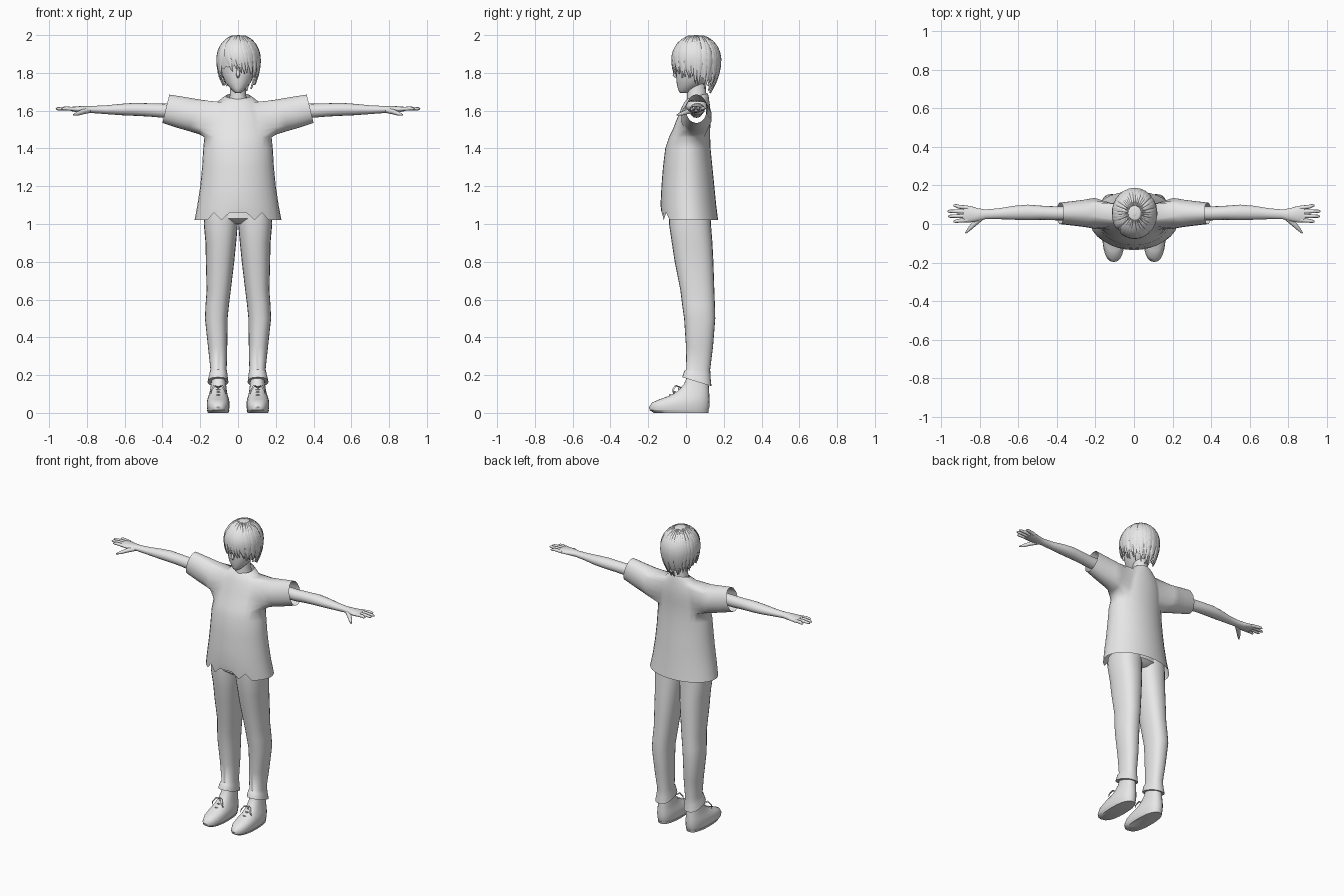
import bpy, bmesh, random
from math import sin, cos, pi, radians, sqrt, atan2, copysign
from mathutils import Vector

old = bpy.data.objects.get("Cube")
if old:
    bpy.data.objects.remove(old, do_unlink=True)
random.seed(4)

GREY = (0.8, 0.8, 0.8, 1.0)
mat = bpy.data.materials.new("plain grey")
mat.use_nodes = True
mat.diffuse_color = GREY
bsdf = mat.node_tree.nodes["Principled BSDF"]
bsdf.inputs["Base Color"].default_value = GREY
bsdf.inputs["Roughness"].default_value = 0.8


def make(name, verts, faces, mirror=False, sharp=50):
    """Turn vertices and faces into a smooth shaded object."""
    mesh = bpy.data.meshes.new(name)
    mesh.from_pydata([tuple(v) for v in verts], [], faces)
    bm = bmesh.new()
    bm.from_mesh(mesh)
    bmesh.ops.recalc_face_normals(bm, faces=bm.faces)
    bm.to_mesh(mesh)
    bm.free()
    mesh.materials.append(mat)
    mesh.polygons.foreach_set("use_smooth", [True] * len(mesh.polygons))
    mesh.set_sharp_from_angle(angle=radians(sharp))
    obj = bpy.data.objects.new(name, mesh)
    bpy.context.collection.objects.link(obj)
    if mirror:
        obj.modifiers.new("Mirror", 'MIRROR').use_clip = False
    return obj


def skin(rings, n, start=0, caps=True):
    """Quads between successive rings of n vertices."""
    faces = []
    for r in range(rings - 1):
        for j in range(n):
            a, b = start + r * n, start + (r + 1) * n
            k = (j + 1) % n
            faces.append((a + j, a + k, b + k, b + j))
    if caps:
        faces.append(tuple(start + j for j in range(n)))
        faces.append(tuple(start + (rings - 1) * n + j for j in range(n)))
    return faces


def level_rings(rings, n, power=1.0):
    """Horizontal rings from (z, x, front y, back y, half width, tilt)."""
    verts = []
    for z, x, front, back, rx, *tilt in rings:
        for j in range(n):
            c, s = cos(2 * pi * j / n), sin(2 * pi * j / n)
            c, s = (copysign(abs(v) ** power, v) for v in (c, s))
            verts.append(Vector((x + rx * c, (front + back) / 2 + (back - front) / 2 * s,
                                 z + (tilt[0] * s if tilt else 0))))
    return verts


def loft(name, rings, n=24, power=1.0, **kw):
    return make(name, level_rings(rings, n, power), skin(len(rings), n), **kw)


def sweep(path, ref, n=12):
    """Tube along (point, a, b): a is the radius across ref, b along it."""
    verts = []
    pts = [Vector(p[0]) for p in path]
    for i, (p, a, b) in enumerate(path):
        t = (pts[min(i + 1, len(pts) - 1)] - pts[max(i - 1, 0)]).normalized()
        r = ref(pts[i]) if callable(ref) else Vector(ref)
        u = r.cross(t).normalized()
        v = t.cross(u)
        for j in range(n):
            w = 2 * pi * j / n
            verts.append(pts[i] + u * a * cos(w) + v * b * sin(w))
    return verts, skin(len(path), n)


def merge(parts):
    verts, faces = [], []
    for v, f in parts:
        faces += [tuple(i + len(verts) for i in face) for face in f]
        verts += v
    return verts, faces


# Shirt: hollow torso with a jagged front hem and open sleeves
N = 32
torso = [(1.02, 0, -.13, .17, .23), (1.1, 0, -.135, .16, .215), (1.2, 0, -.13, .15, .2),
         (1.3, 0, -.122, .14, .19), (1.4, 0, -.11, .13, .184), (1.46, 0, -.09, .128, .178),
         (1.5, 0, -.07, .128, .172), (1.54, 0, -.055, .13, .165), (1.58, 0, -.038, .13, .155),
         (1.62, 0, -.022, .128, .135), (1.645, 0, -.008, .124, .112),
         (1.668, 0, .005, .12, .082, .008), (1.678, 0, .01, .115, .066, .014)]
verts = level_rings(torso, N)
for j in range(N):
    away = abs(j - 24)
    if away in (0, 1, 3):
        verts[j].z = 1.06
low, high, span = 5, 10, 4
faces = []
for r in range(len(torso) - 1):
    for j in range(N):
        side = min((j - c) % N for c in (-span, N // 2 - span))
        if low <= r < high and side < 2 * span:
            continue
        k = (j + 1) % N
        faces.append((r * N + j, r * N + k, (r + 1) * N + k, (r + 1) * N + j))
hole = [(low, j) for j in range(-span, span + 1)]
hole += [(r, span) for r in range(low + 1, high)]
hole += [(high, j) for j in range(span, -span - 1, -1)]
hole += [(r, -span) for r in range(high - 1, low, -1)]
sleeve = [(.205, 1.567, .092, .083), (.25, 1.578, .088, .074),
          (.31, 1.592, .083, .066), (.382, 1.61, .075, .057)]
for sign, centre in ((1, 0), (-1, N // 2)):
    ring = [r * N + (centre + sign * j) % N for r, j in hole]
    angles = [atan2((verts[i].z - 1.56) / .09, (verts[i].y - .035) / .08) for i in ring]
    for x, z, rz, ry in sleeve:
        new = []
        for w in angles:
            new.append(len(verts))
            lean = -sin(w) * .018 * (x - .2) / .18
            verts.append(Vector((sign * (x + lean), .055 + ry * cos(w), z + rz * sin(w))))
        for j in range(len(ring)):
            k = (j + 1) % len(ring)
            faces.append((ring[j], ring[k], new[k], new[j]))
        ring = new
make("shirt", verts, faces, sharp=70)

# Trousers: hips hidden by the shirt, and two legs with loose cuffs
loft("trouser_hips", [(1.0, 0, -.05, .1, .1), (1.03, 0, -.09, .13, .175),
                      (1.12, 0, -.085, .12, .165), (1.2, 0, -.08, .1, .15)])
loft("trouser_legs", [(1.06, .09, -.09, .13, .088), (1.0, .091, -.09, .132, .09),
                      (.9, .091, -.075, .14, .081), (.8, .095, -.06, .145, .075),
                      (.65, .102, -.03, .15, .064), (.57, .11, -.02, .153, .062),
                      (.5, .115, -.01, .155, .06), (.35, .108, 0, .143, .051),
                      (.23, .103, .002, .128, .043), (.205, .104, -.008, .13, .048, -.02),
                      (.165, .106, -.02, .135, .055, -.024)],
     power=.85, mirror=True, sharp=60)

# Shoes with a flat sole and knotted laces
loft("shoes", [(.012, .105, -.19, .118, .056), (.03, .105, -.197, .124, .06),
               (.055, .105, -.18, .125, .06), (.072, .105, -.14, .125, .057),
               (.09, .105, -.09, .124, .051), (.115, .104, -.045, .122, .045),
               (.15, .103, -.012, .12, .04), (.19, .103, .005, .115, .036)],
     power=.85, mirror=True)
loft("shoe_soles", [(0, .105, -.17, .118, .054), (.014, .105, -.192, .121, .059)],
     power=.85, mirror=True)
laces = []
for y, z in ((-.085, .096), (-.06, .112), (-.04, .127)):
    laces.append(sweep([((.075, y + .02, z - .012), .004, .004), ((.105, y, z), .004, .004),
                        ((.135, y + .02, z - .012), .004, .004)], (0, 0, 1), 6))
for dx in (-1, 1):
    laces.append(sweep([((.105, -.03, .135), .004, .004), ((.105 + dx * .02, -.055, .145), .008, .004),
                        ((.105 + dx * .035, -.07, .12), .006, .003),
                        ((.105 + dx * .04, -.065, .1), .002, .002)], (0, 0, 1), 6))
make("shoe_laces", *merge(laces), mirror=True)

# Arms, palms and fingers
arm = [((x, y, z), rz, ry) for x, y, z, rz, ry in (
    (.3, .055, 1.6, .038, .036), (.4, .055, 1.6, .037, .036), (.47, .058, 1.604, .035, .036),
    (.55, .06, 1.607, .034, .04), (.62, .058, 1.606, .03, .036), (.7, .053, 1.605, .023, .028),
    (.77, .05, 1.606, .019, .025), (.81, .048, 1.606, .019, .034), (.85, .05, 1.607, .016, .043),
    (.885, .053, 1.609, .011, .042))]
make("arms", *sweep(arm, (0, 1, 0), 16), mirror=True)
fingers = []
for base, tip, reach in ((.02, .013, .935), (.042, .04, .962), (.064, .066, .965), (.084, .096, .935)):
    fingers.append(sweep([((.86, base, 1.608), .011, .011), ((.91, (base + tip) / 2, 1.612), .01, .01),
                          ((reach - .01, tip, 1.61), .008, .008), ((reach, tip, 1.609), .003, .004)],
                         (0, 1, 0), 8))
fingers.append(sweep([((.79, .035, 1.602), .015, .016), ((.825, .003, 1.593), .013, .014),
                      ((.852, -.025, 1.583), .01, .01), ((.872, -.047, 1.577), .004, .004)],
                     (0, 1, 0), 8))
make("fingers", *merge(fingers), mirror=True)

# Neck, head and nose
loft("neck", [(1.61, 0, .0, .115, .07), (1.65, 0, .005, .112, .052), (1.68, 0, .006, .108, .043),
              (1.73, 0, .008, .105, .041), (1.78, 0, .02, .1, .041)])
loft("head", [(1.693, 0, -.03, .01, .012), (1.702, 0, -.038, .03, .025), (1.72, 0, -.044, .06, .042),
              (1.75, 0, -.05, .11, .068), (1.79, 0, -.053, .14, .085), (1.84, 0, -.054, .155, .095),
              (1.9, 0, -.056, .155, .092), (1.95, 0, -.02, .12, .065), (1.975, 0, .02, .08, .03)])
make("nose", *sweep([((0, -.048, 1.825), .006, .006), ((0, -.056, 1.8), .009, .01),
                     ((0, -.061, 1.787), .01, .01), ((0, -.05, 1.776), .006, .005)], (0, 1, 0), 8))


# Hair: a cap with overlapping pointed locks
def hair_point(angle, z, scale=1.0):
    d = z - 1.87
    f = sqrt(max(0, 1 - (d / .13) ** 2)) if d > 0 else 1 - .4 * (d / .17) ** 2
    return Vector((.003 + .117 * f * scale * cos(angle),
                   .055 + .132 * f * scale * sin(angle), z))


def fall(end, t):
    """Heights bunched near the crown so the curve stays round."""
    return end + (1.998 - end) * (1 - t ** 1.8)


STEPS, AROUND = 12, 48
cap = []
for i in range(STEPS + 1):
    for j in range(AROUND):
        a = 2 * pi * j / AROUND
        z = fall(1.785 - .05 * sin(a) + .01 * (j % 2), max(i, .15) / STEPS)
        cap.append(hair_point(a, z, .96))
cap_faces = skin(STEPS + 1, AROUND, caps=False) + [tuple(range(AROUND))]
make("hair_cap", cap, cap_faces, sharp=80)

locks = []
COUNT = 40
for i in range(COUNT):
    a = 2 * pi * i / COUNT + random.uniform(-.05, .05)
    end = 1.755 - .05 * sin(a) + random.uniform(-.015, .02)
    drift = random.uniform(-.12, .12) + (.35 if sin(a) < -.6 else 0)
    path = []
    for k in range(1, 11):
        t = k / 10
        width = .02 * min(1, t * 1.6) * min(1, (1.04 - t) * 3)
        path.append((hair_point(a + drift * t * t, fall(end, t), .97), width, .005))
    locks.append(sweep(path, lambda p: (p - Vector((0, .055, 1.85))).normalized(), 6))
make("hair_locks", *merge(locks), sharp=60)

# Thin crown tip that closes the hair
loft("hair_crown", [(1.985, .003, .01, .1, .04), (1.995, .003, .03, .08, .022), (2.0, .003, .045, .065, .006)])
